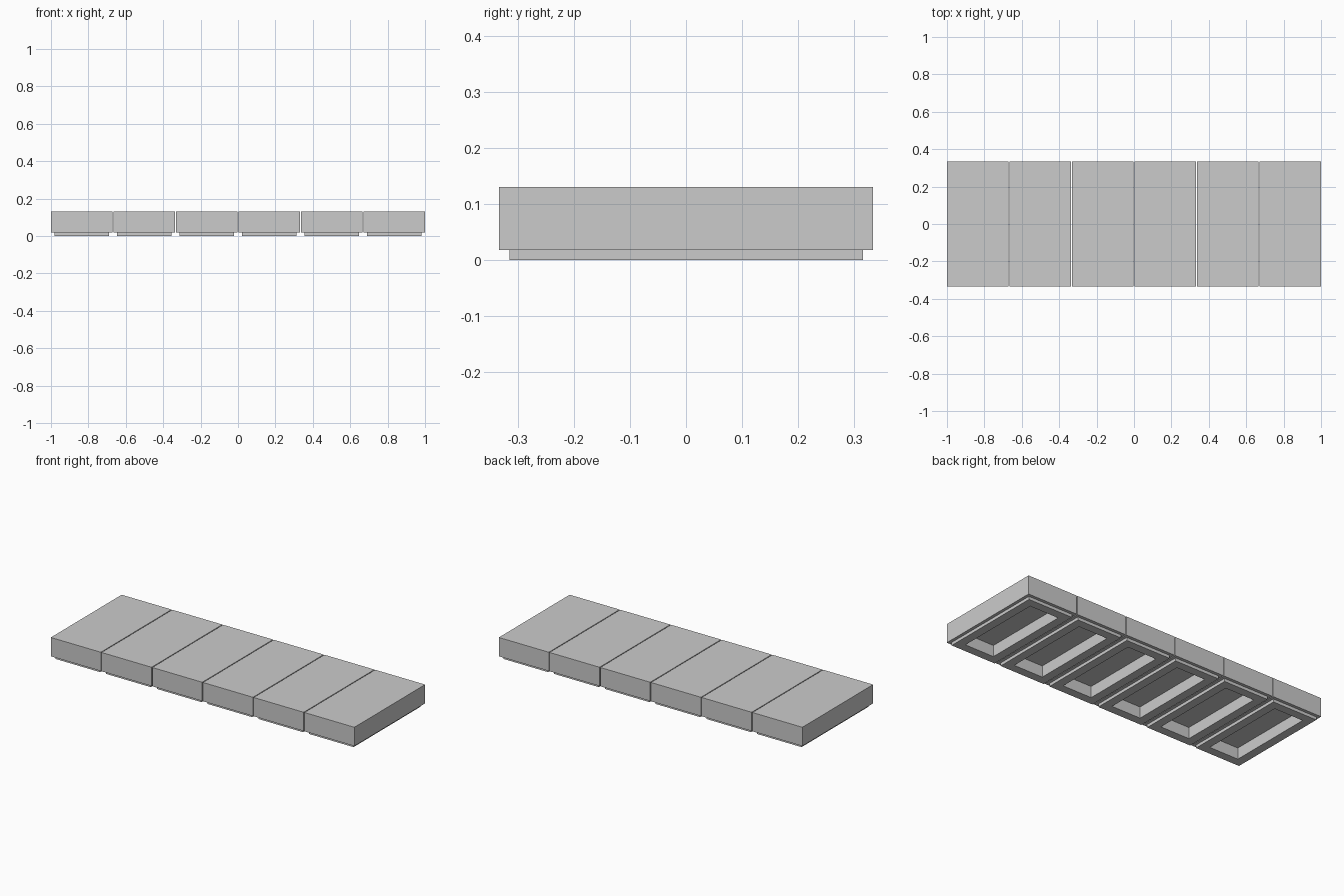
import bpy, bmesh

if "Cube" in bpy.data.objects:
    bpy.data.objects.remove(bpy.data.objects["Cube"])

COUNT, GAP = 6, 0.005
W = (2 - GAP * (COUNT - 1)) / COUNT   # tile width
D = 0.666                             # tile depth
FOOT, POCKET = 0.018, 0.069           # insets from the outer edge

# Stacked rectangular rings (inset, z), from pocket ceiling out to the top
RINGS = [(POCKET, 0.067), (POCKET, 0.0), (FOOT, 0.0),
         (FOOT, 0.018), (0.0, 0.018), (0.0, 0.13)]


def make_tile(name, x):
    bm = bmesh.new()
    loops = []
    for inset, z in RINGS:
        hx, hy = W / 2 - inset, D / 2 - inset
        loops.append([bm.verts.new((sx * hx, sy * hy, z))
                      for sx, sy in ((-1, -1), (1, -1), (1, 1), (-1, 1))])
    # walls, rims and steps between rings
    for a, b in zip(loops, loops[1:]):
        for i in range(4):
            j = (i + 1) % 4
            bm.faces.new((a[i], a[j], b[j], b[i]))
    # pocket ceiling and flat top
    bm.faces.new(loops[0][::-1])
    bm.faces.new(loops[-1])
    bmesh.ops.recalc_face_normals(bm, faces=bm.faces)
    mesh = bpy.data.meshes.new(name)
    bm.to_mesh(mesh)
    bm.free()
    obj = bpy.data.objects.new(name, mesh)
    obj.location.x = x
    bpy.context.collection.objects.link(obj)


# Row of identical slabs
for k in range(COUNT):
    make_tile(f"slab_{k + 1}", (k - (COUNT - 1) / 2) * (W + GAP))
